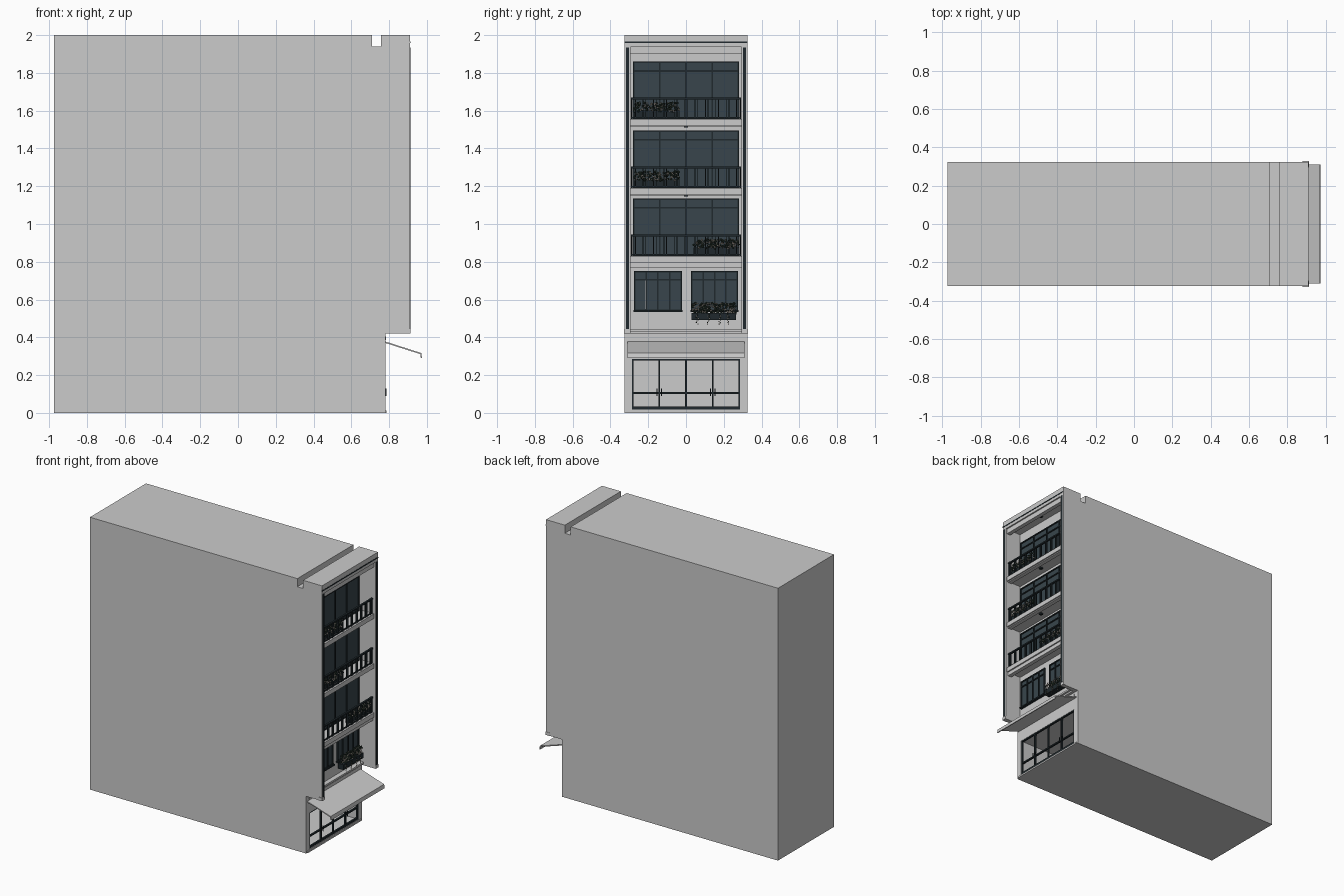
import bpy, bmesh, random
from mathutils import Matrix, Vector

random.seed(4)
if "Cube" in bpy.data.objects:
    bpy.data.objects.remove(bpy.data.objects["Cube"], do_unlink=True)


def material(name, rgb):
    m = bpy.data.materials.new(name)
    m.use_nodes = True
    m.diffuse_color = (*rgb, 1)
    m.node_tree.nodes["Principled BSDF"].inputs["Base Color"].default_value = (*rgb, 1)
    return m


WALL = material("pale plaster", (0.6, 0.6, 0.6))
METAL = material("dark metal", (0.014, 0.022, 0.026))
GLASS = material("dark glass", (0.04, 0.06, 0.072))
LEAF = material("deep green leaf", (0.02, 0.035, 0.025))
FLOWER = material("cream flower", (0.55, 0.48, 0.42))


def finish(name, bm, *mats):
    bmesh.ops.recalc_face_normals(bm, faces=bm.faces)
    mesh = bpy.data.meshes.new(name)
    bm.to_mesh(mesh)
    bm.free()
    for m in mats:
        mesh.materials.append(m)
    ob = bpy.data.objects.new(name, mesh)
    bpy.context.collection.objects.link(ob)
    return ob


def boxes(name, mat, *ranges):
    """One object made of boxes, each given as x0, x1, y0, y1, z0, z1."""
    bm = bmesh.new()
    for x0, x1, y0, y1, z0, z1 in ranges:
        centre = Vector((x0 + x1, y0 + y1, z0 + z1)) / 2
        size = Matrix.Diagonal((x1 - x0, y1 - y0, z1 - z0, 1))
        bmesh.ops.create_cube(bm, size=1, matrix=Matrix.Translation(centre) @ size)
    return finish(name, bm, mat)


def extrude_y(name, mat, profile, half):
    """Extrude an x-z profile across the width."""
    bm = bmesh.new()
    face = bm.faces.new([bm.verts.new((x, -half, z)) for x, z in profile])
    new = bmesh.ops.extrude_face_region(bm, geom=[face])["geom"]
    verts = [v for v in new if isinstance(v, bmesh.types.BMVert)]
    bmesh.ops.translate(bm, verts=verts, vec=(0, 2 * half, 0))
    return finish(name, bm, mat)


def cut(target, cutter):
    mod = target.modifiers.new("cut", 'BOOLEAN')
    mod.operation, mod.solver, mod.object = 'DIFFERENCE', 'EXACT', cutter
    bpy.context.view_layer.objects.active = target
    bpy.ops.object.modifier_apply(modifier=mod.name)
    bpy.data.objects.remove(cutter, do_unlink=True)


BACK, FRONT, HALF, INNER = 0.78, 0.91, 0.325, 0.295

# Main block with roof groove, overhanging side walls and hollow shop
body = extrude_y("building_body", WALL, [
    (-0.975, 0), (BACK, 0), (BACK, 0.42), (FRONT, 0.42), (FRONT, 2), (0.757, 2),
    (0.757, 1.94), (0.71, 1.94), (0.71, 2), (-0.975, 2)], HALF)
cut(body, boxes("balcony_cutter", WALL, (BACK, 1.1, -INNER, INNER, 0.35, 1.936)))
cut(body, boxes("shop_cutter", WALL, (0.1, 1.1, -0.285, 0.285, 0.018, 0.285)))

# Trim on the block
boxes("threshold", WALL, (0.7, 0.787, -0.315, 0.315, 0, 0.012))
boxes("shop_cornice", WALL, (0.77, 0.784, -0.29, 0.29, 0.385, 0.405),
      (0.77, 0.8, -INNER, INNER, 0.42, 0.432), (0.77, 0.815, -INNER, INNER, 0.432, 0.445))
boxes("roof_beam", WALL, (0.87, 0.9, -INNER, INNER, 1.9, 1.94))
boxes("parapet_line", METAL, (FRONT - 0.005, FRONT + 0.002, -HALF, HALF, 1.957, 1.965))
for side, s in (("left", 1), ("right", -1)):
    y0, y1 = sorted((s * 0.301, s * 0.317))
    boxes("wall_strip_" + side, METAL, (FRONT - 0.005, FRONT + 0.003, y0, y1, 0.445, 1.935))
    y0, y1 = sorted((s * INNER, s * 0.328))
    boxes("wall_foot_" + side, WALL, (BACK + 0.1, FRONT + 0.003, y0, y1, 0.42, 0.443))

# Awning with a drooping lip
extrude_y("awning", WALL, [(BACK, 0.378), (0.97, 0.317), (0.975, 0.29),
                           (0.968, 0.29), (0.965, 0.311), (BACK, 0.37)], 0.31)

# Shop front frame and handles
bars = [(0.765, 0.778, y - 0.004, y + 0.004, 0.018, 0.285)
        for y in (-0.281, -0.142, 0, 0.142, 0.281)]
bars += [(0.765, 0.778, -0.285, 0.285, z - h, z + h)
         for z, h in ((0.026, 0.007), (0.106, 0.005), (0.281, 0.004))]
bars += [(0.778, 0.786, y - 0.002, y + 0.002, 0.09, 0.13)
         for c in (-0.142, 0.142) for y in (c - 0.012, c + 0.012)]
boxes("shop_frame", METAL, *bars)


def window(name, y0, y1, z0, z1, panes, transom):
    x = BACK
    boxes(name + "_glass", GLASS, (x - 0.01, x + 0.005, y0, y1, z0, z1))
    w = 0.004
    step = (y1 - y0 - 2 * w) / panes
    frame = [(x, x + 0.012, y0 + w + i * step - w, y0 + w + i * step + w, z0, z1)
             for i in range(panes + 1)]
    frame += [(x, x + 0.012, y0, y1, z - w, z + w) for z in (z0 + w, transom, z1 - w)]
    boxes(name + "_frame", METAL, *frame)


def plants(name, x, y0, y1, z0, z1, count, trails=()):
    """Scatter small leaves and flowers, with optional hanging stems."""
    bm = bmesh.new()

    def blob(p, r, index):
        new = bmesh.ops.create_icosphere(bm, subdivisions=1, radius=r,
                                         matrix=Matrix.Translation(p))
        for f in {f for v in new["verts"] for f in v.link_faces}:
            f.material_index = index

    for i in range(count):
        flower = i % 2
        p = (x + random.uniform(-0.014, 0.014) + flower * 0.006,
             random.uniform(y0, y1), random.uniform(z0, z1))
        blob(p, random.uniform(0.003, 0.005) if flower else 0.007, flower)
    for y in trails:
        for k in range(8):
            p = (x + 0.024, y + random.uniform(-0.006, 0.006), z0 - 0.005 - k * 0.007)
            blob(p, 0.0035, k % 2)
    finish(name, bm, LEAF, FLOWER)


# First upper storey: two windows, sills and a hanging flower box
for side, y0, y1 in (("right", -0.275, -0.022), ("left", 0.027, 0.275)):
    window("small_window_" + side, y0, y1, 0.54, 0.75, 4, 0.705)
    boxes("window_sill_" + side, METAL, (BACK, 0.8, y0 - 0.004, y1 + 0.004, 0.535, 0.545))
    slit = -0.215 if y0 < 0 else 0.212
    boxes("window_gap_" + side, WALL, (BACK, 0.788, slit - 0.003, slit + 0.003, 0.55, 0.7))
boxes("flower_box", METAL, (0.79, 0.835, 0.03, 0.265, 0.492, 0.53))
plants("window_flowers", 0.815, 0.035, 0.262, 0.525, 0.58, 240, (0.06, 0.12, 0.18, 0.225))

# Three balconies, each with slab, glazed doors, railing, planter and lamp
for floor, (z, top, plant_y) in enumerate(
        ((0.83, 1.135, 0.04), (1.19, 1.495, -0.275), (1.555, 1.86, -0.275)), 1):
    tag = "_%d" % floor
    boxes("balcony_slab" + tag, WALL, (BACK - 0.01, 0.9, -INNER, INNER, z - 0.033, z),
          (0.86, 0.89, -INNER, INNER, z - 0.06 if floor == 1 else z - 0.04, z - 0.03))
    window("balcony_doors" + tag, -0.28, 0.28, z, top, 4, top - 0.05)

    x0, x1 = 0.882, 0.89
    rail = [(x0 - 0.003, x1 + 0.003, -0.292, 0.292, z + 0.105, z + 0.115),
            (x0, x1, -0.292, 0.292, z + 0.004, z + 0.011)]
    for i in range(11):
        c = -0.275 + i * 0.055
        rail += [(x0, x1, y - 0.002, y + 0.002, z, z + 0.11) for y in (c - 0.007, c + 0.007)]
    rail += [(x0, x1, s * 0.289 - 0.003, s * 0.289 + 0.003, z, z + 0.115) for s in (-1, 1)]
    boxes("railing" + tag, METAL, *rail)

    boxes("planter" + tag, METAL,
          (0.845, 0.878, plant_y, plant_y + 0.24, z + 0.01, z + 0.045))
    plants("balcony_flowers" + tag, 0.872, plant_y, plant_y + 0.24, z + 0.04, z + 0.088, 220)
    ceiling = (1.157, 1.522, 1.936)[floor - 1]
    boxes("ceiling_lamp" + tag, METAL,
          (0.83, 0.85, -0.01, 0.01, ceiling - 0.012, ceiling + 0.002))
